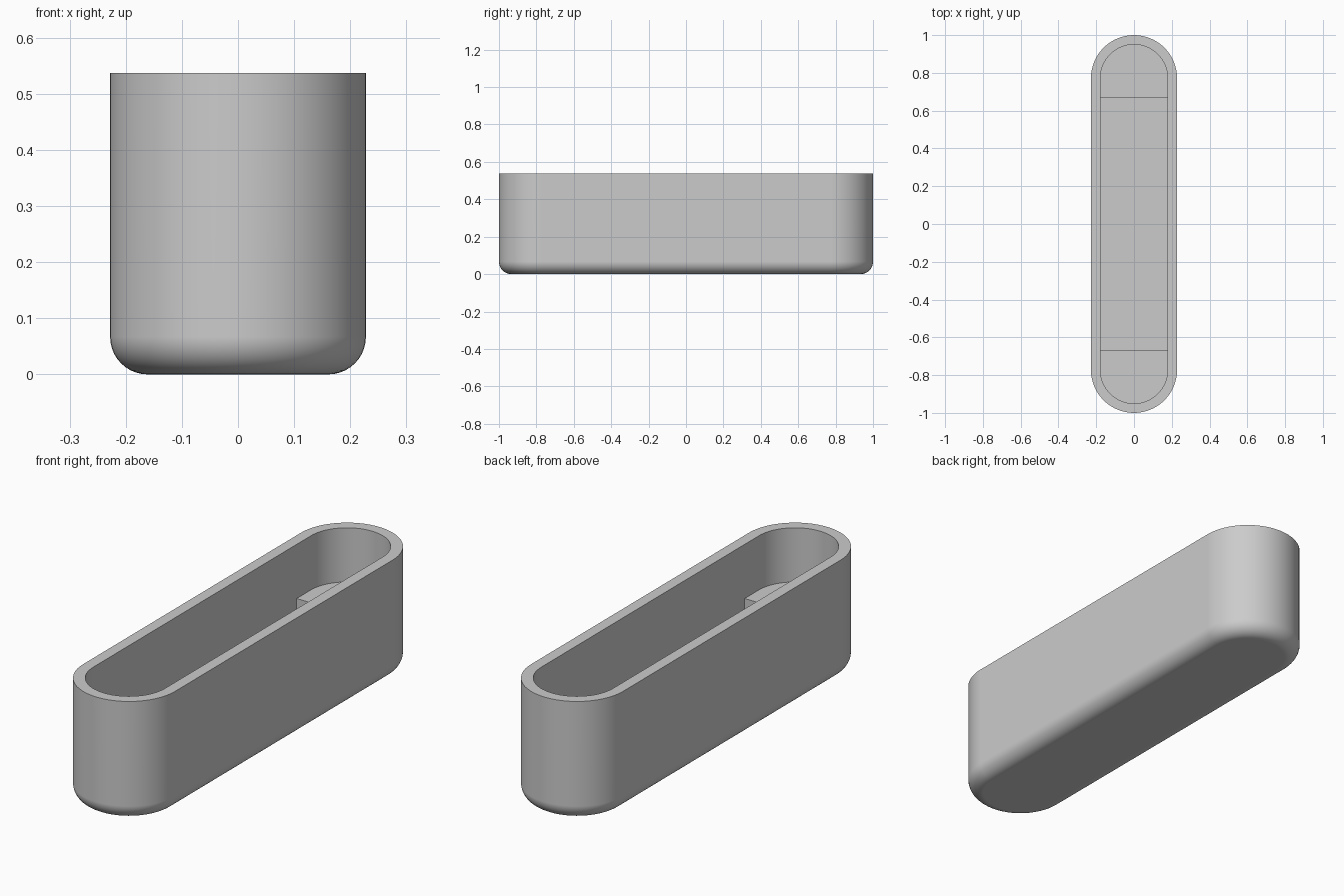
import bpy
import bmesh
from math import sin, cos, pi, radians

cube = bpy.data.objects.get("Cube")
if cube:
    bpy.data.objects.remove(cube, do_unlink=True)

HALF_WIDTH, HALF_LENGTH, HEIGHT = 0.228, 1.0, 0.537
WALL, FLOOR, FILLET = 0.05, 0.05, 0.067
STEP_Y, STEP_TOP = 0.67, 0.294
END_Y = HALF_LENGTH - HALF_WIDTH  # centre of each rounded end
ARC, FILLET_STEPS = 32, 10

grey = bpy.data.materials.new("light grey")
grey.use_nodes = True
colour = (0.6, 0.6, 0.6, 1)
grey.diffuse_color = colour
grey.node_tree.nodes["Principled BSDF"].inputs["Base Color"].default_value = colour


def end_arc(radius, side):
    """Half circle around one rounded end, side is 1 (back) or -1 (front)."""
    return [(side * radius * cos(pi * i / ARC), side * (END_Y + radius * sin(pi * i / ARC)))
            for i in range(ARC + 1)]


def loft(name, sections):
    """Skin a stack of (outline, z) sections and cap both ends."""
    bm = bmesh.new()
    rings = [[bm.verts.new((x, y, z)) for x, y in outline] for outline, z in sections]
    for low, high in zip(rings, rings[1:]):
        n = len(low)
        for i in range(n):
            j = (i + 1) % n
            bm.faces.new((low[i], low[j], high[j], high[i]))
    bm.faces.new(rings[0][::-1])
    bm.faces.new(rings[-1])
    bmesh.ops.recalc_face_normals(bm, faces=bm.faces)
    mesh = bpy.data.meshes.new(name)
    bm.to_mesh(mesh)
    bm.free()
    mesh.materials.append(grey)
    obj = bpy.data.objects.new(name, mesh)
    bpy.context.collection.objects.link(obj)
    bpy.ops.object.select_all(action='DESELECT')
    obj.select_set(True)
    bpy.context.view_layer.objects.active = obj
    bpy.ops.object.shade_smooth_by_angle(angle=radians(30))
    weighted = obj.modifiers.new("Flat face normals", 'WEIGHTED_NORMAL')
    weighted.keep_sharp = True
    return obj


def slot(radius):
    return end_arc(radius, 1) + end_arc(radius, -1)


# Tray shell: rounded bottom edge, outer wall, flat rim, cavity
shell = []
for i in range(FILLET_STEPS + 1):
    a = pi / 2 * i / FILLET_STEPS
    shell.append((slot(HALF_WIDTH - FILLET + FILLET * sin(a)), FILLET * (1 - cos(a))))
inner = HALF_WIDTH - WALL
shell += [(slot(HALF_WIDTH), HEIGHT), (slot(inner), HEIGHT), (slot(inner), FLOOR)]
loft("tray_shell", shell)

# Raised step at each end of the cavity, set slightly into the wall
for name, side in (("back_step", 1), ("front_step", -1)):
    r = inner + 0.01
    outline = end_arc(r, side) + [(-side * r, side * STEP_Y), (side * r, side * STEP_Y)]
    loft(name, [(outline, FLOOR - 0.01), (outline, STEP_TOP)])
